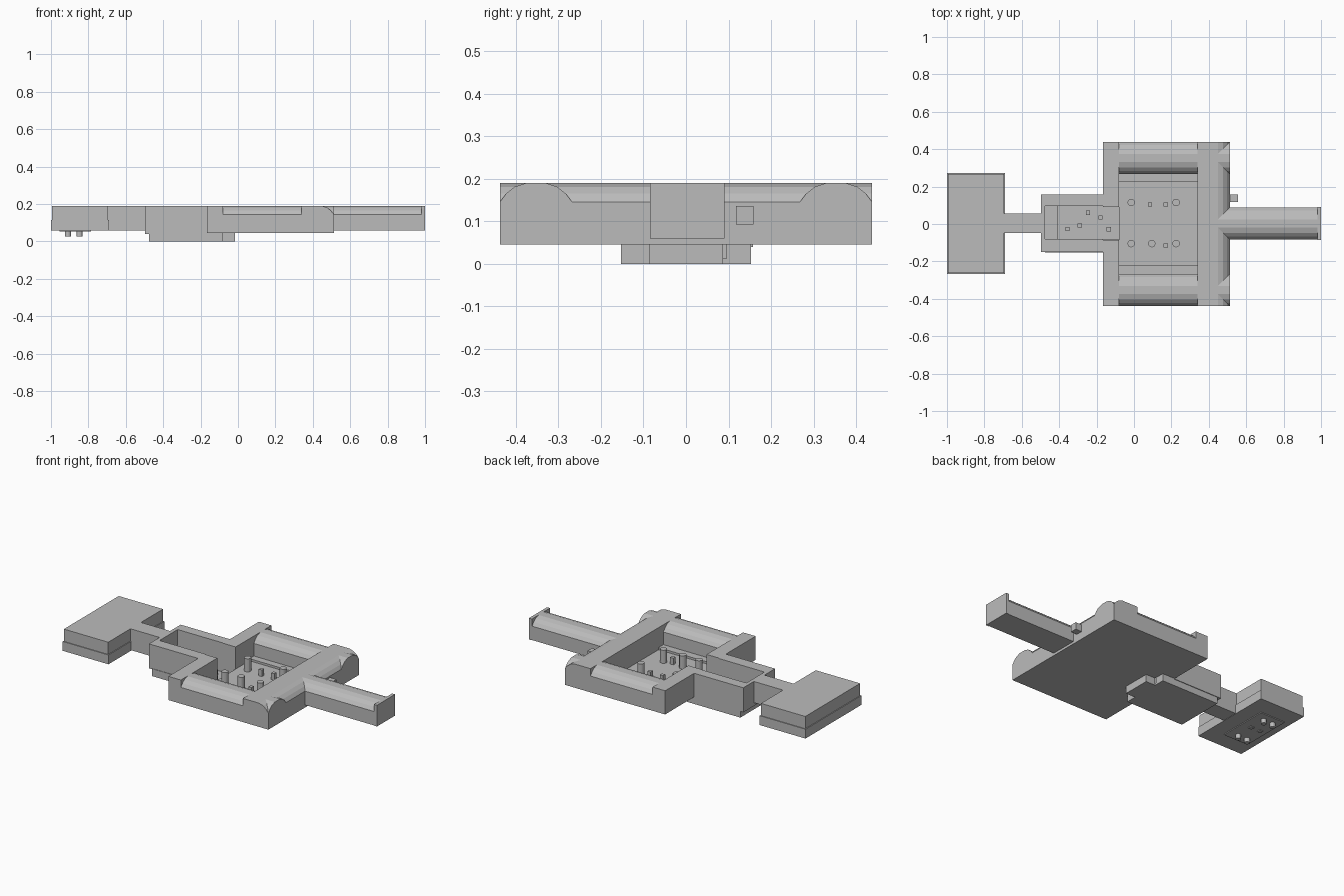
import bpy, bmesh, math

if "Cube" in bpy.data.objects:
    bpy.data.objects.remove(bpy.data.objects["Cube"])

# One plain grey for the whole model
grey = bpy.data.materials.new("plain_grey")
grey.diffuse_color = (0.5, 0.5, 0.5, 1)
grey.use_nodes = True
grey.node_tree.nodes["Principled BSDF"].inputs["Base Color"].default_value = grey.diffuse_color


def finish(name, bm):
    bmesh.ops.recalc_face_normals(bm, faces=bm.faces)
    me = bpy.data.meshes.new(name)
    bm.to_mesh(me)
    bm.free()
    me.materials.append(grey)
    ob = bpy.data.objects.new(name, me)
    bpy.context.collection.objects.link(ob)
    return ob


def prism(name, profile, a, b, place):
    """Extrude a profile of (u, v) points from a to b; place maps (u, v, t) to xyz."""
    bm = bmesh.new()
    ends = [[bm.verts.new(place(u, v, t)) for u, v in profile] for t in (a, b)]
    n = len(profile)
    bm.faces.new(ends[0])
    bm.faces.new(ends[1][::-1])
    for i in range(n):
        j = (i + 1) % n
        bm.faces.new((ends[0][i], ends[0][j], ends[1][j], ends[1][i]))
    return finish(name, bm)


def box(name, x0, x1, y0, y1, z0, z1):
    return prism(name, [(x0, y0), (x1, y0), (x1, y1), (x0, y1)], z0, z1,
                 lambda u, v, t: (u, v, t))


def peg(name, x, y, r, z0, z1, sides=12):
    pts = [(x + r * math.cos(2 * math.pi * i / sides),
            y + r * math.sin(2 * math.pi * i / sides)) for i in range(sides)]
    return prism(name, pts, z0, z1, lambda u, v, t: (u, v, t))


def along_x(u, v, t):
    return (t, u, v)


def along_y(u, v, t):
    return (u, t, v)


TOP, SPRING, BASE, W = 0.19, 0.145, 0.045, 0.4375
CURVE = [(0.085, SPRING), (0.07, 0.165), (0.05, 0.181), (0.022, TOP)]


def vault(c, base):
    """Hall section: upright walls with a faceted arched roof."""
    right = [(c + u, v) for u, v in CURVE]
    left = [(c - u, v) for u, v in reversed(CURVE)]
    return [(c + 0.085, base)] + right + left + [(c - 0.085, base)]


# Vaulted halls on the north and south of the court
prism("north_hall", vault(W - 0.085, BASE), -0.08, 0.512, along_x)
prism("south_hall", vault(-W + 0.085, BASE), -0.08, 0.512, along_x)

# East hall, arched on its outer side only; crosses the others as a groin
east = [(0.512 - 0.085 + u, v) for u, v in CURVE]
prism("east_hall", [(0.512, BASE)] + east + [(0.34, TOP), (0.34, BASE)], -W, W, along_y)

# East arm with square end wall
prism("east_arm", vault(0.0025, 0.06), 0.43, 0.985, along_x)
box("east_arm_end_wall", 0.98, 1.0, -0.085, 0.09, 0.06, TOP)
box("east_wall_block", 0.51, 0.555, 0.117, 0.159, 0.092, 0.136)

# Flat-topped blocks on the west of the court
box("north_west_block", -0.165, -0.08, 0.092, W, BASE, TOP)
box("south_west_block", -0.165, -0.08, -W, -0.085, BASE, TOP)

# Court floor, side ledges, columns and crates
box("court_floor", -0.08, 0.34, -0.27, 0.27, BASE, 0.055)
box("north_ledge", -0.08, 0.34, 0.225, 0.27, 0.05, 0.068)
box("south_ledge", -0.08, 0.34, -0.27, -0.22, 0.05, 0.068)
for i, (x, y) in enumerate([(-0.015, 0.115), (0.225, 0.115), (-0.015, -0.105),
                            (0.095, -0.105), (0.225, -0.105)]):
    peg("court_column_%d" % i, x, y, 0.02, 0.05, 0.135)
for i, (x, y) in enumerate([(0.085, 0.105), (0.17, 0.105), (0.17, -0.115)]):
    box("court_crate_%d" % i, x - 0.011, x + 0.011, y - 0.011, y + 0.011, 0.05, 0.095)

# Sunken west room: open top, thick side walls, step and crates
box("west_room_base", -0.475, -0.08, -0.153, 0.153, 0.0, 0.012)
box("west_room_north_footing", -0.475, -0.08, 0.095, 0.153, 0.012, BASE)
box("west_room_south_footing", -0.475, -0.08, -0.153, -0.08, 0.012, BASE)
box("west_room_threshold", -0.08, -0.015, -0.087, 0.087, 0.0, BASE)
box("west_room_north_wall", -0.498, -0.165, 0.095, 0.157, 0.04, TOP)
box("west_room_south_wall", -0.498, -0.165, -0.15, -0.08, 0.04, TOP)
box("west_room_end_wall", -0.498, -0.475, -0.08, 0.095, 0.04, TOP)
box("west_room_step", -0.475, -0.41, -0.08, 0.095, 0.012, 0.06)
for i, (x, y) in enumerate([(-0.245, 0.06), (-0.18, 0.035), (-0.29, -0.007),
                            (-0.355, -0.027), (-0.135, -0.028)]):
    box("west_room_crate_%d" % i, x - 0.011, x + 0.011, y - 0.011, y + 0.011, 0.012, 0.045)

# Link corridor to the far room
box("link_corridor", -0.695, -0.498, -0.047, 0.055, 0.06, TOP)

# Far room: upper block on a slightly wider lower block
box("far_room_upper", -0.995, -0.695, -0.262, 0.268, 0.115, TOP)
box("far_room_lower", -1.0, -0.69, -0.267, 0.273, 0.058, 0.115)
box("far_room_under_plate", -0.955, -0.785, -0.16, 0.16, 0.053, 0.058)
for i, x in enumerate((-0.91, -0.847)):
    for side, y in (("north", 0.11), ("south", -0.11)):
        peg("far_room_peg_%s_%d" % (side, i), x, y, 0.016, 0.026, 0.055)
    box("far_room_stud_%d" % i, x - 0.012, x + 0.012, -0.01, 0.014, 0.048, 0.055)
